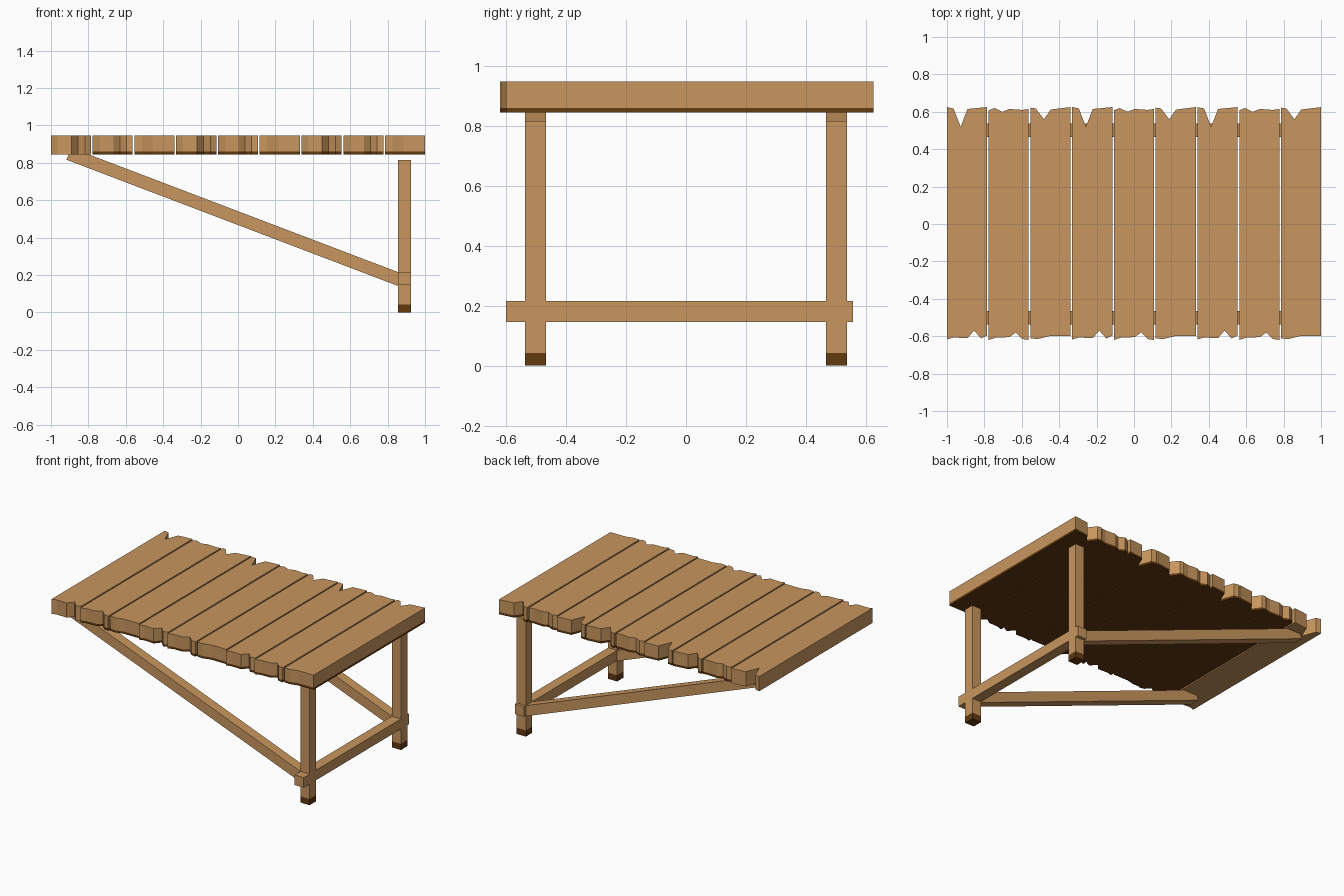
import bpy, bmesh
from mathutils import Matrix

if "Cube" in bpy.data.objects:
    bpy.data.objects.remove(bpy.data.objects["Cube"])


def material(name, rgb):
    m = bpy.data.materials.new(name)
    m.diffuse_color = (*rgb, 1)
    m.use_nodes = True
    m.node_tree.nodes["Principled BSDF"].inputs["Base Color"].default_value = m.diffuse_color
    return m


tan = material("tan_wood", (0.578, 0.305, 0.112))
dark = material("dark_wood", (0.122, 0.041, 0.005))


def prism(name, outline, levels, dark_below=-1.0, matrix=Matrix()):
    """Extrude an outline through height levels; faces below a height are dark."""
    bm = bmesh.new()
    rings = [[bm.verts.new((x, y, z)) for x, y in outline] for z in levels]
    n = len(outline)
    bm.faces.new(rings[0][::-1])
    bm.faces.new(rings[-1])
    for a, b in zip(rings, rings[1:]):
        for i in range(n):
            j = (i + 1) % n
            bm.faces.new((a[i], a[j], b[j], b[i]))
    for f in bm.faces:
        f.material_index = int(f.calc_center_median().z < dark_below)
    bmesh.ops.recalc_face_normals(bm, faces=bm.faces)
    bm.transform(matrix)
    me = bpy.data.meshes.new(name)
    bm.to_mesh(me)
    bm.free()
    me.materials.append(tan)
    me.materials.append(dark)
    ob = bpy.data.objects.new(name, me)
    bpy.context.collection.objects.link(ob)
    return ob


def rect(x0, x1, y0, y1):
    return [(x0, y0), (x1, y0), (x1, y1), (x0, y1)]


# Inner points of three ragged plank ends (offset from the plank's left edge, y)
WIDTH = 0.214
FRONT = [
    [(0, -.617), (.035, -.607), (.11, -.61), (.145, -.57), (.182, -.612), (WIDTH, -.597)],
    [(0, -.62), (.04, -.607), (.11, -.605), (.145, -.58), (.18, -.615), (WIDTH, -.62)],
    [(0, -.612), (.04, -.615), (.1, -.6), (WIDTH, -.6)],
]
BACK = [
    [(WIDTH, .625), (.11, .615), (.073, .52), (.035, .618), (0, .625)],
    [(WIDTH, .615), (.18, .61), (.11, .615), (.072, .6), (.03, .62), (0, .608)],
    [(WIDTH, .625), (.108, .612), (.072, .56), (.028, .618), (0, .622)],
]

# Deck planks: the three end shapes repeat; all but the first have dark undersides
for i in range(9):
    x0 = -1 + i * (2 - WIDTH) / 8
    outline = [(x0 + x, y) for x, y in FRONT[i % 3] + BACK[i % 3]]
    prism(f"plank_{i + 1}", outline, (0.845, 0.86, 0.947), 0.86 if i else -1)

# Axes for braces: profile (x, z) drawn flat, extruded along y
side_on = Matrix(((1, 0, 0, 0), (0, 0, 1, 0), (0, 1, 0, 0), (0, 0, 0, 1)))
brace = [(-0.917, 0.816), (0.88, 0.132), (0.88, 0.206), (-0.891, 0.88)]

for side, y0, y1 in (("front", -0.536, -0.466), ("back", 0.466, 0.536)):
    # Leg with dark foot
    prism(f"{side}_leg", rect(0.855, 0.925, y0, y1), (0, 0.043, 0.816), 0.043)
    # Sloping brace
    prism(f"{side}_brace", brace, (y0, y1), -1, side_on)

# Crossbar joining the legs
prism("crossbar", rect(0.855, 0.925, -0.60, 0.557), (0.146, 0.216))
